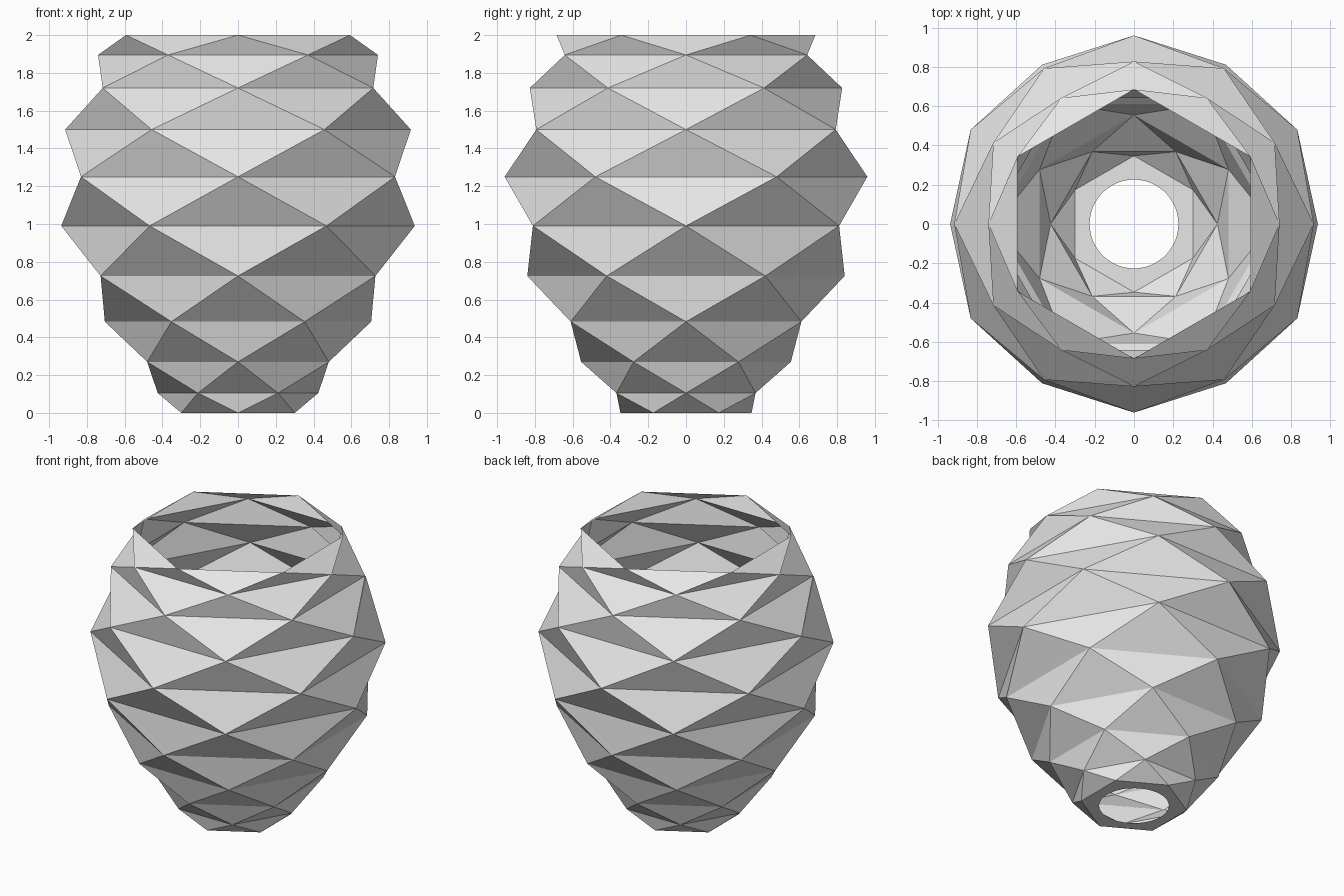
import bpy, bmesh
from math import cos, sin, radians

cube = bpy.data.objects.get("Cube")
if cube:
    bpy.data.objects.remove(cube, do_unlink=True)

SIDES = 6
STEP = 360 / SIDES
HOLE_RADIUS = 0.226
HOLE_STEPS = 8  # hole segments per side of the shade

# (height, radius) of each fold ring; every other ring is turned half a step
RINGS = [(0, 0.347), (0.105, 0.425), (0.27, 0.555), (0.483, 0.705),
         (0.725, 0.84), (0.99, 0.936), (1.25, 0.96), (1.5, 0.915),
         (1.72, 0.827), (1.895, 0.741), (2, 0.685)]


def make_material(name, rgb):
    mat = bpy.data.materials.new(name)
    mat.use_nodes = True
    mat.diffuse_color = (*rgb, 1)
    bsdf = mat.node_tree.nodes["Principled BSDF"]
    bsdf.inputs["Base Color"].default_value = (*rgb, 1)
    bsdf.inputs["Roughness"].default_value = 0.6
    return mat


def add_ring(bm, count, radius, z, start):
    angles = [radians(start + 360 * i / count) for i in range(count)]
    return [bm.verts.new((radius * cos(a), radius * sin(a), z)) for a in angles]


def finish(bm, name, mat):
    mesh = bpy.data.meshes.new(name)
    bm.to_mesh(mesh)
    bm.free()
    mesh.materials.append(mat)
    obj = bpy.data.objects.new(name, mesh)
    bpy.context.collection.objects.link(obj)
    return obj


paper = make_material("light grey paper", (0.8, 0.8, 0.8))

# Folded shade: triangles zigzag between neighbouring rings
bm = bmesh.new()
rings = [add_ring(bm, SIDES, r, z, 0 if i % 2 else STEP / 2)
         for i, (z, r) in enumerate(RINGS)]
for i, (low, high) in enumerate(zip(rings, rings[1:])):
    for j in range(SIDES):
        k = j if i % 2 else j + 1
        a, b = low[j], low[(j + 1) % SIDES]
        c, d = high[k % SIDES], high[(k + 1) % SIDES]
        bm.faces.new((a, b, c))
        bm.faces.new((b, d, c))

# Flat bottom with a round opening
hole = add_ring(bm, SIDES * HOLE_STEPS, HOLE_RADIUS, 0, STEP / 2)
for j in range(SIDES):
    arc = [hole[(j * HOLE_STEPS + s) % len(hole)] for s in range(HOLE_STEPS + 1)]
    bm.faces.new([rings[0][(j + 1) % SIDES], rings[0][j]] + arc)

finish(bm, "folded_shade", paper)
